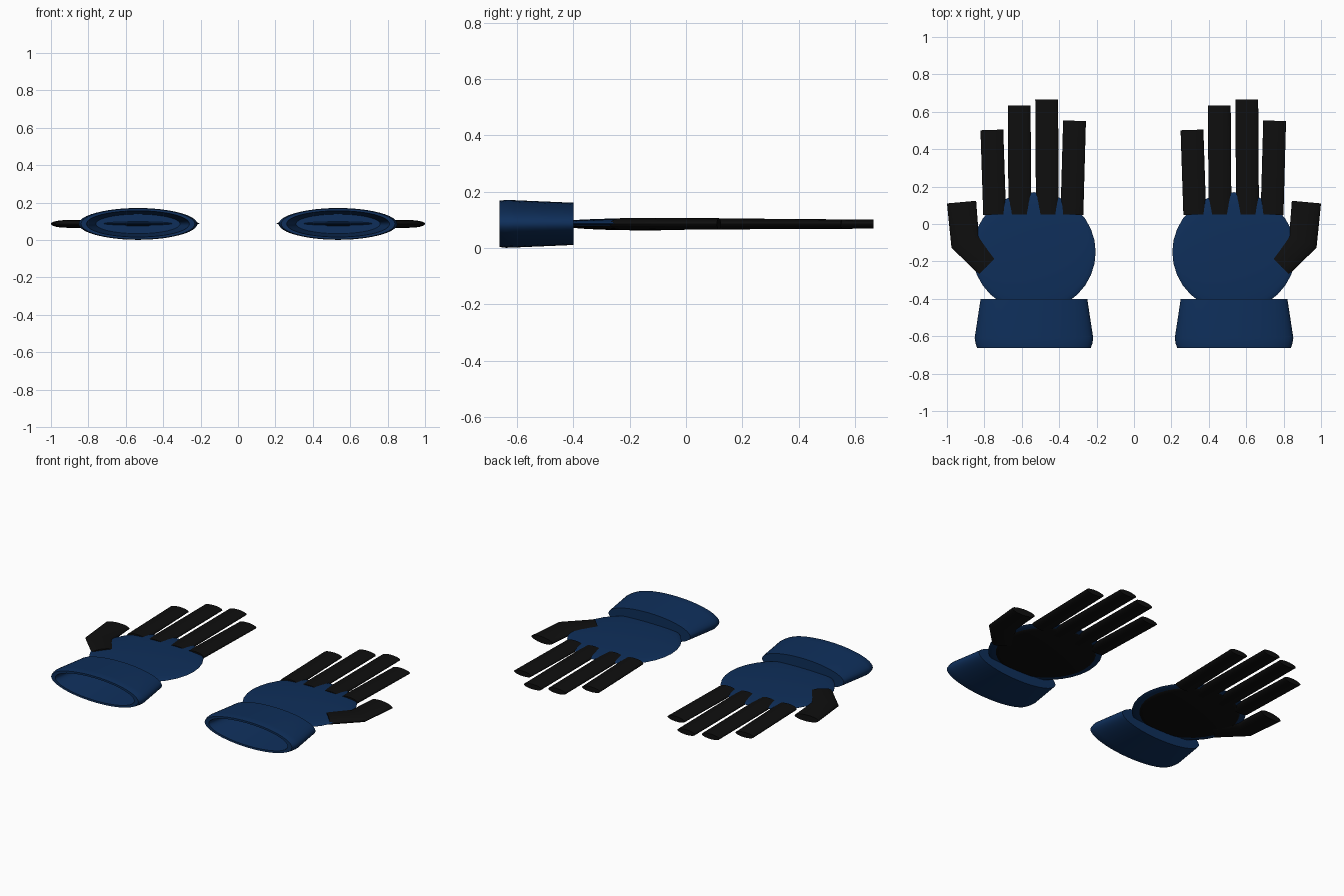
import bpy, bmesh, math
from mathutils import Vector

if "Cube" in bpy.data.objects:
    bpy.data.objects.remove(bpy.data.objects["Cube"])

ZC = 0.086          # height of the glove mid-plane
CX = 0.535          # distance of each glove from the centre


def material(name, rgb):
    m = bpy.data.materials.new(name)
    m.diffuse_color = (*rgb, 1)
    m.use_nodes = True
    m.node_tree.nodes["Principled BSDF"].inputs["Base Color"].default_value = m.diffuse_color
    return m


blue = material("navy blue", (0.0045, 0.028, 0.103))
black = material("soft black", (0.0045, 0.0045, 0.0045))


def finish(bm, name, mat):
    bmesh.ops.recalc_face_normals(bm, faces=bm.faces)
    me = bpy.data.meshes.new(name)
    bm.to_mesh(me)
    bm.free()
    me.materials.append(mat)
    ob = bpy.data.objects.new(name, me)
    bpy.context.collection.objects.link(ob)
    bpy.ops.object.select_all(action='DESELECT')
    ob.select_set(True)
    bpy.context.view_layer.objects.active = ob
    bpy.ops.object.shade_smooth_by_angle(angle=math.radians(35))
    return ob


def loft(name, sections, mat, n=32):
    """Capped tube through ellipses: (centre, sideways half vector, half height)."""
    bm = bmesh.new()
    rings = []
    for c, side, h in sections:
        c, side = Vector(c), Vector((*side, 0))
        rings.append([bm.verts.new(c + side * math.cos(a) + Vector((0, 0, h * math.sin(a))))
                      for a in (2 * math.pi * i / n for i in range(n))])
    for r, s in zip(rings, rings[1:]):
        for i in range(n):
            j = (i + 1) % n
            bm.faces.new((r[i], r[j], s[j], s[i]))
    bm.faces.new(rings[0])
    bm.faces.new(rings[-1])
    return finish(bm, name, mat)


def lens(name, centre, radii, mat):
    """Flattened sphere."""
    bm = bmesh.new()
    bmesh.ops.create_uvsphere(bm, u_segments=32, v_segments=16, radius=1)
    bmesh.ops.scale(bm, vec=radii, verts=bm.verts)
    bmesh.ops.translate(bm, vec=centre, verts=bm.verts)
    return finish(bm, name, mat)


# cuff profile: y, half width, half height (outside, rim, then hollow inside)
CUFF = [(-0.40, 0.285, 0.075), (-0.61, 0.317, 0.084), (-0.64, 0.312, 0.085),
        (-0.662, 0.304, 0.082), (-0.662, 0.275, 0.070), (-0.415, 0.225, 0.052)]

# fingers: base x, tip x, tip y (same order on both gloves)
FINGERS = [(-0.210, -0.225, 0.503), (-0.075, -0.079, 0.633),
           (0.072, 0.068, 0.665), (0.203, 0.217, 0.552)]

for label, s in (("left", -1), ("right", 1)):
    x0 = s * CX
    # hollow cuff with closed inner end
    loft(label + "_cuff", [((x0, y, ZC), (w, 0), h) for y, w, h in CUFF], blue, 48)
    # back of the hand and palm pad
    lens(label + "_hand_back", (x0, -0.15, ZC + 0.002), (0.33, 0.32, 0.018), blue)
    lens(label + "_palm_pad", (x0, -0.145, ZC - 0.008), (0.29, 0.28, 0.015), black)
    # fingers
    for k, (xb, xt, yt) in enumerate(FINGERS):
        tilt = (xb - xt) / (yt - 0.05)
        loft(f"{label}_finger_{k + 1}",
             [((x0 + xb, 0.05, ZC), (0.061, 0.061 * tilt), 0.020),
              ((x0 + xt, yt, ZC - 0.001), (0.061, 0.061 * tilt), 0.016)], black)
    # bent thumb on the outer side
    loft(label + "_thumb",
         [((s * 0.780, -0.220, ZC), (s * 0.050, -0.050), 0.021),
          ((s * 0.903, -0.093, ZC), (s * 0.073, -0.033), 0.021),
          ((s * 0.922, 0.117, ZC), (s * 0.078, -0.007), 0.020)], black)
